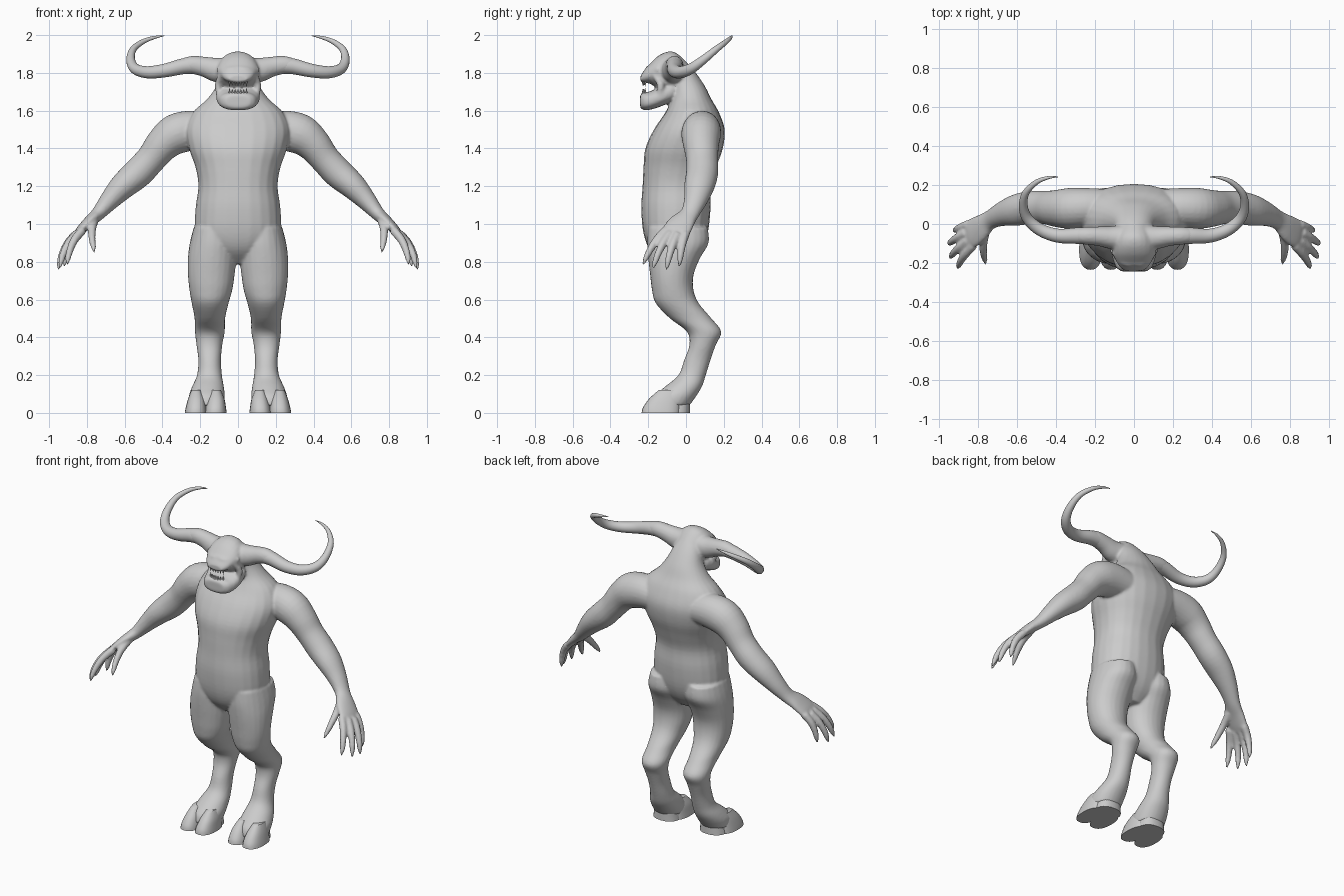
import bpy, bmesh
from math import cos, sin, pi, copysign
from mathutils import Vector, Matrix

if "Cube" in bpy.data.objects:
    bpy.data.objects.remove(bpy.data.objects["Cube"])

grey = bpy.data.materials.new("clay grey")
grey.use_nodes = True
grey.diffuse_color = (0.6, 0.6, 0.6, 1)
grey.node_tree.nodes["Principled BSDF"].inputs["Base Color"].default_value = (0.6, 0.6, 0.6, 1)

X, Y, Z = Vector((1, 0, 0)), Vector((0, 1, 0)), Vector((0, 0, 1))


def spline(rows, steps):
    """Catmull-Rom through rows of numbers."""
    rows = [Vector(r) for r in rows]
    out = []
    for i in range(len(rows) - 1):
        a, b, c, d = rows[max(i - 1, 0)], rows[i], rows[i + 1], rows[min(i + 2, len(rows) - 1)]
        for k in range(steps):
            t = k / steps
            out.append(b + (c - a) * (t / 2) + (a * 2 - b * 5 + c * 4 - d) * (t * t / 2)
                       + (b * 3 - a - c * 3 + d) * (t ** 3 / 2))
    return out + [rows[-1]]


def loft(bm, rows, ref, normal=None, power=2.0, both=False, n=24, steps=4):
    """Closed tube through rows (x, y, z, radius along ref, other radius)."""
    rings = spline(rows, steps)
    for side in ((1, -1) if both else (1,)):
        loops = []
        for i, r in enumerate(rings):
            before, after = rings[max(i - 1, 0)], rings[min(i + 1, len(rings) - 1)]
            t = normal or Vector((after - before)[:3]).normalized()
            u = (ref - t * ref.dot(t)).normalized()
            v = t.cross(u)
            loop = []
            for k in range(n):
                c, s = cos(2 * pi * k / n), sin(2 * pi * k / n)
                c, s = (copysign(abs(q) ** (2 / power), q) for q in (c, s))
                p = Vector(r[:3]) + u * c * max(r[3], .002) + v * s * max(r[4], .002)
                p.x *= side
                loop.append(bm.verts.new(p))
            loops.append(loop)
        for a, b in zip(loops, loops[1:]):
            for k in range(n):
                bm.faces.new((a[k], a[k - 1], b[k - 1], b[k]))
        bm.faces.new(loops[0])
        bm.faces.new(loops[-1])


def upright(rows):
    """Rows of z, inner x, outer x, front y, back y become loft rows."""
    return [((a + b) / 2, (f + k) / 2, z, (b - a) / 2, (k - f) / 2) for z, a, b, f, k in rows]


def finish(bm, name):
    bmesh.ops.recalc_face_normals(bm, faces=bm.faces)
    mesh = bpy.data.meshes.new(name)
    bm.to_mesh(mesh)
    bm.free()
    mesh.materials.append(grey)
    ob = bpy.data.objects.new(name, mesh)
    bpy.context.collection.objects.link(ob)
    bpy.ops.object.select_all(action='DESELECT')
    ob.select_set(True)
    bpy.context.view_layer.objects.active = ob
    bpy.ops.object.shade_smooth_by_angle(angle=0.9)
    return ob


body = bmesh.new()

# Torso and neck: z, half width, front, back
torso = [(.79, .07, -.12, .02), (.86, .17, -.19, .08), (.95, .225, -.225, .115),
         (1.08, .225, -.237, .13), (1.2, .21, -.23, .13), (1.3, .225, -.225, .16),
         (1.4, .26, -.215, .195), (1.5, .275, -.17, .205), (1.59, .24, -.11, .175),
         (1.66, .165, -.08, .135), (1.73, .115, -.08, .1), (1.81, .085, -.1, .045),
         (1.87, .05, -.1, -.01)]
loft(body, upright([(z, -w, w, f, k) for z, w, f, k in torso]), X, Z, 2.2)

# Legs with backward hocks
loft(body, upright([(.98, .02, .235, -.2, .115), (.9, .005, .255, -.205, .12),
                    (.82, .008, .265, -.2, .075), (.73, .018, .265, -.19, .04),
                    (.65, .03, .257, -.18, .04), (.58, .05, .245, -.16, .068),
                    (.5, .068, .23, -.085, .135), (.43, .07, .228, .005, .187),
                    (.36, .083, .22, .018, .158), (.28, .09, .21, -.01, .13),
                    (.2, .085, .217, -.04, .105), (.14, .075, .243, -.11, .085),
                    (.09, .07, .26, -.165, .055), (.04, .075, .26, -.18, .02)]),
     X, Z, 2.1, both=True)

# Arms
loft(body, [(.14, .09, 1.49, .09, .09), (.24, .085, 1.495, .1, .105), (.33, .08, 1.475, .105, .107),
            (.4, .08, 1.42, .095, .092), (.46, .085, 1.345, .085, .08), (.53, .085, 1.27, .085, .08),
            (.61, .07, 1.2, .08, .07), (.68, .05, 1.125, .062, .053), (.74, .02, 1.055, .05, .037),
            (.79, -.02, 1.01, .068, .03), (.835, -.05, .965, .075, .024),
            (.86, -.06, .935, .06, .015)], Y, both=True)

# Fingers and thumb: base, tip
fingers = [((.825, -.11, .965), (.905, -.228, .785)), ((.85, -.085, .95), (.945, -.175, .765)),
           ((.86, -.045, .945), (.953, -.105, .755)), ((.85, -.002, .95), (.92, -.035, .775)),
           ((.76, -.03, 1.02), (.76, -.205, .85))]
for base, tip in fingers:
    base, tip = Vector(base), Vector(tip)
    bend = Vector((.014, -.004, .016))
    rows = []
    for t, r in ((0, .024), (.35, .022), (.65, .019), (.85, .015), (1, .006)):
        rows.append((*(base.lerp(tip, t) + bend * sin(pi * t)), r, r))
    loft(body, rows, Y, both=True, n=12)

# Skull and upper jaw: y, top, bottom, half width
skull = [(.02, 1.84, 1.72, .06), (-.05, 1.905, 1.68, .1), (-.1, 1.912, 1.69, .113),
         (-.15, 1.888, 1.715, .11), (-.19, 1.85, 1.743, .092), (-.22, 1.815, 1.745, .074),
         (-.24, 1.787, 1.753, .05)]
# Lower jaw
jaw = [(-.03, 1.74, 1.67, .08), (-.08, 1.745, 1.645, .108), (-.14, 1.725, 1.62, .116),
       (-.19, 1.702, 1.605, .106), (-.225, 1.697, 1.603, .09), (-.243, 1.682, 1.618, .065)]
for part, power in ((skull, 2.1), (jaw, 2.6)):
    loft(body, [(0, y, (a + b) / 2, w, (a - b) / 2) for y, a, b, w in part], X, Y, power)

# Brow ridges and cheeks
loft(body, [(0, -.2, 1.822, .015, .015), (.05, -.195, 1.812, .02, .02),
            (.1, -.14, 1.815, .02, .02)], Z, both=True, n=12)
loft(body, [(.09, -.17, 1.79, .012, .012), (.105, -.135, 1.74, .018, .02),
            (.1, -.14, 1.68, .015, .015)], X, both=True, n=12)

# Thick horn roots blend into the skull
loft(body, [(.03, -.07, 1.81, .07, .07), (.11, -.07, 1.815, .065, .06), (.18, -.063, 1.833, .053, .05),
            (.25, -.06, 1.842, .047, .045), (.32, -.06, 1.828, .035, .035)], Z, both=True)

# Fuse the body parts into one smooth skin
skin = finish(body, "body")
remesh = skin.modifiers.new("fuse", 'REMESH')
remesh.mode = 'VOXEL'
remesh.voxel_size = .008
remesh.use_smooth_shade = True
smooth = skin.modifiers.new("soften", 'SMOOTH')
smooth.factor = .5
smooth.iterations = 5

# Sweeping horns
horns = bmesh.new()
loft(horns, [(.22, -.06, 1.84, .045, .045), (.29, -.06, 1.835, .042, .042),
             (.39, -.06, 1.812, .036, .036), (.48, -.03, 1.803, .032, .032),
             (.545, .025, 1.822, .028, .028), (.568, .09, 1.868, .023, .023),
             (.555, .16, 1.925, .018, .018), (.5, .215, 1.967, .013, .013),
             (.44, .238, 1.988, .008, .008), (.39, .242, 1.997, .002, .002)],
     Vector((0, -.6, .8)), both=True)
finish(horns, "horns")

# Cloven hooves: two toes and a heel on each foot
hooves = bmesh.new()
for inner, outer, front, back in ((.06, .178, -.235, -.03), (.164, .282, -.235, -.03),
                                  (.08, .255, -.15, .022)):
    loft(hooves, upright([(0, inner, outer, front, back),
                          (.03, inner + .004, outer - .006, front + .008, back),
                          (.075, inner + .012, outer - .018, front + .04, back),
                          (.12, inner + .03, outer - .035, front + .09, back)]),
         X, Z, 2.4, both=True)
finish(hooves, "hooves")

# Eyes
eyes = bmesh.new()
for side in (1, -1):
    bmesh.ops.create_uvsphere(eyes, u_segments=16, v_segments=10, radius=.014,
                              matrix=Matrix.Translation((side * .075, -.188, 1.785)))
finish(eyes, "eyes")

# Teeth along both jaws
teeth = bmesh.new()
for i in range(-3, 4):
    x = i * .015
    y = -.228 + 6 * x * x
    size = 1.5 if abs(i) == 3 else 1
    for z, turn in ((1.745, pi), (1.702, 0)):
        place = Matrix.Translation((x, y, z)) @ Matrix.Rotation(turn, 4, 'X')
        bmesh.ops.create_cone(teeth, cap_ends=True, segments=8, radius1=.007,
                              radius2=.001, depth=.024 * size, matrix=place)
finish(teeth, "teeth")
